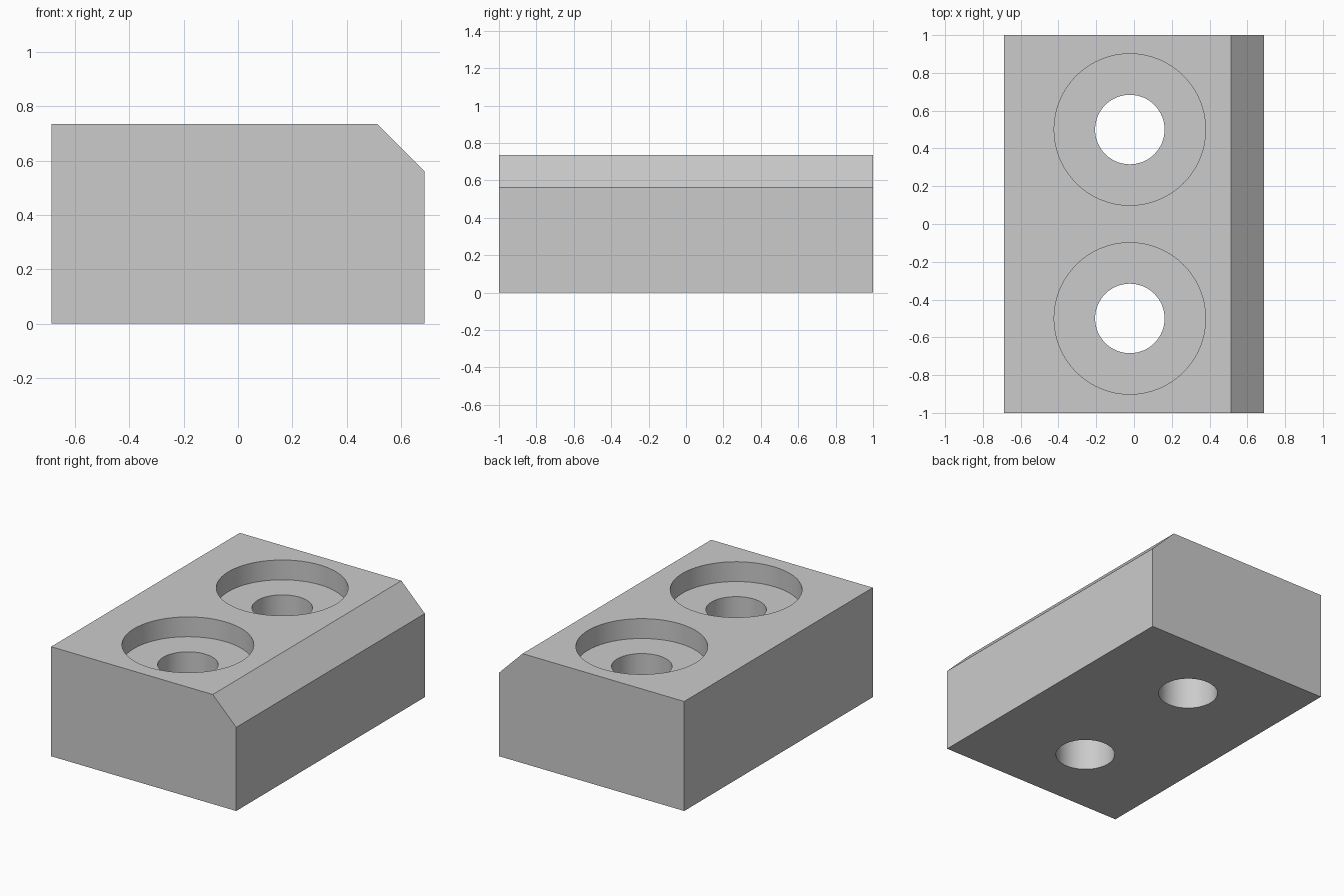
import bpy
import bmesh

cube = bpy.data.objects.get("Cube")
if cube:
    bpy.data.objects.remove(cube, do_unlink=True)

HALF_X, HALF_Y, HEIGHT = 0.687, 1.0, 0.735
CHAMFER = 0.174
HOLE_X, HOLE_Y = -0.022, 0.5
BORE_R, HOLE_R, BORE_DEPTH = 0.401, 0.184, 0.133

grey = bpy.data.materials.new("plain grey")
grey.use_nodes = True
colour = (0.6, 0.6, 0.6, 1)
grey.diffuse_color = colour
grey.node_tree.nodes["Principled BSDF"].inputs["Base Color"].default_value = colour


def make_object(name, bm):
    bmesh.ops.recalc_face_normals(bm, faces=bm.faces)
    mesh = bpy.data.meshes.new(name)
    bm.to_mesh(mesh)
    bm.free()
    mesh.materials.append(grey)
    obj = bpy.data.objects.new(name, mesh)
    bpy.context.collection.objects.link(obj)
    return obj


def extrude_profile(name, points):
    """Extrude an x-z profile along the full depth."""
    bm = bmesh.new()
    face = bm.faces.new([bm.verts.new((x, -HALF_Y, z)) for x, z in points])
    result = bmesh.ops.extrude_face_region(bm, geom=[face])
    moved = [v for v in result["geom"] if isinstance(v, bmesh.types.BMVert)]
    bmesh.ops.translate(bm, verts=moved, vec=(0, 2 * HALF_Y, 0))
    return make_object(name, bm)


def lathe_cutter(name, y):
    """Stepped round cutter: through hole with a wide counterbore on top."""
    floor = HEIGHT - BORE_DEPTH
    steps = [(0, -0.1), (HOLE_R, -0.1), (HOLE_R, floor),
             (BORE_R, floor), (BORE_R, HEIGHT + 0.1), (0, HEIGHT + 0.1)]
    bm = bmesh.new()
    verts = [bm.verts.new((HOLE_X + r, y, z)) for r, z in steps]
    edges = [bm.edges.new(pair) for pair in zip(verts, verts[1:])]
    bmesh.ops.spin(bm, geom=verts + edges, cent=(HOLE_X, y, 0), axis=(0, 0, 1),
                   angle=6.283185307, steps=64)
    bmesh.ops.remove_doubles(bm, verts=bm.verts, dist=0.0001)
    cutter = make_object(name, bm)
    cutter.hide_render = True
    return cutter


# Block with one chamfered long edge
block = extrude_profile("block", [
    (-HALF_X, 0), (HALF_X, 0), (HALF_X, HEIGHT - CHAMFER),
    (HALF_X - CHAMFER, HEIGHT), (-HALF_X, HEIGHT)])

# Two counterbored through holes
cutters = [lathe_cutter("front_hole_cutter", -HOLE_Y),
           lathe_cutter("back_hole_cutter", HOLE_Y)]
for cutter in cutters:
    cut = block.modifiers.new(cutter.name, 'BOOLEAN')
    cut.operation = 'DIFFERENCE'
    cut.solver = 'EXACT'
    cut.object = cutter

# Apply the cuts, then drop the cutters
bpy.context.view_layer.objects.active = block
block.select_set(True)
for name in [m.name for m in block.modifiers]:
    bpy.ops.object.modifier_apply(modifier=name)
for cutter in cutters:
    bpy.data.objects.remove(cutter, do_unlink=True)

# Smooth bore walls, sharp rims
bpy.ops.object.select_all(action='DESELECT')
block.select_set(True)
bpy.ops.object.shade_smooth_by_angle(angle=0.52)
